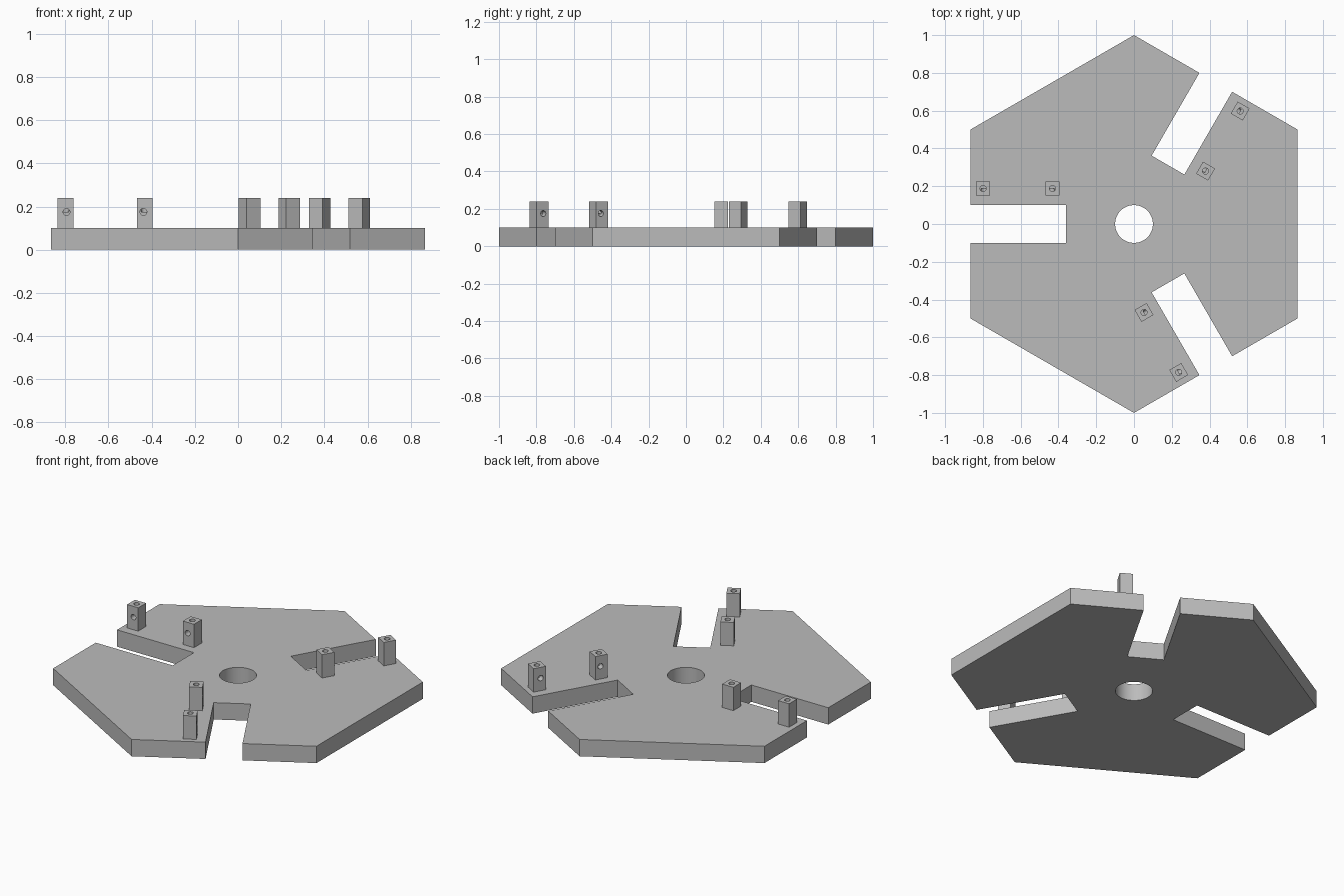
import bpy
import bmesh
from math import radians
from mathutils import Matrix, Vector

default_cube = bpy.data.objects.get("Cube")
if default_cube:
    bpy.data.objects.remove(default_cube, do_unlink=True)

PLATE_TOP = 0.1
POST_TOP = 0.239
POST_WIDTH = 0.073
POST_Y = 0.188
PIN_RADIUS = 0.016

grey = bpy.data.materials.new("plain grey")
grey.use_nodes = True
colour = (0.5, 0.5, 0.5, 1)
grey.diffuse_color = colour
grey.node_tree.nodes["Principled BSDF"].inputs["Base Color"].default_value = colour


def make_object(name, bm):
    bmesh.ops.recalc_face_normals(bm, faces=bm.faces)
    mesh = bpy.data.meshes.new(name)
    bm.to_mesh(mesh)
    bm.free()
    mesh.materials.append(grey)
    obj = bpy.data.objects.new(name, mesh)
    bpy.context.collection.objects.link(obj)
    return obj


def cylinder(name, radius, start, end, segments):
    start, end = Vector(start), Vector(end)
    axis = end - start
    bm = bmesh.new()
    turn = axis.to_track_quat("Z", "Y").to_matrix().to_4x4()
    bmesh.ops.create_cone(bm, cap_ends=True, segments=segments,
                          radius1=radius, radius2=radius, depth=axis.length,
                          matrix=Matrix.Translation((start + end) / 2) @ turn)
    return make_object(name, bm)


def drill(obj, cutter):
    """Cut a hole, apply it and discard the cutter."""
    cutter.hide_render = True
    mod = obj.modifiers.new("hole", "BOOLEAN")
    mod.operation = "DIFFERENCE"
    mod.solver = "EXACT"
    mod.object = cutter
    bpy.context.view_layer.objects.active = obj
    bpy.ops.object.modifier_apply(modifier=mod.name)
    bpy.data.objects.remove(cutter, do_unlink=True)


def smooth(obj):
    bpy.ops.object.select_all(action="DESELECT")
    obj.select_set(True)
    bpy.context.view_layer.objects.active = obj
    bpy.ops.object.shade_smooth_by_angle(angle=radians(30))


# Hexagonal plate: one slotted side, repeated three times
side = [(-0.866, 0.5), (-0.866, 0.1), (-0.36, 0.1),
        (-0.36, -0.1), (-0.866, -0.1), (-0.866, -0.5)]
bm = bmesh.new()
outline = []
for i in range(3):
    spin = Matrix.Rotation(radians(120 * i), 3, "Z")
    outline += [bm.verts.new(spin @ Vector((x, y, 0))) for x, y in side]
base = bm.faces.new(outline)
extruded = bmesh.ops.extrude_face_region(bm, geom=[base], use_keep_orig=True)
top = [v for v in extruded["geom"] if isinstance(v, bmesh.types.BMVert)]
bmesh.ops.translate(bm, verts=top, vec=(0, 0, PLATE_TOP))
plate = make_object("slotted_plate", bm)

# Round hole in the middle
drill(plate, cylinder("centre_cutter", 0.1, (0, 0, -0.1), (0, 0, 0.2), 64))
smooth(plate)


def make_post(name, x, pin_x):
    height = POST_TOP - PLATE_TOP
    bm = bmesh.new()
    bmesh.ops.create_cube(bm, size=1, matrix=Matrix.Translation(
        (x, POST_Y, PLATE_TOP + height / 2))
        @ Matrix.Diagonal((POST_WIDTH, POST_WIDTH, height, 1)))
    post = make_object(name, bm)
    # Blind hole from the top, and one facing the slot
    drill(post, cylinder("top_cutter", PIN_RADIUS, (x, POST_Y, 0.175),
                         (x, POST_Y, 0.3), 24))
    drill(post, cylinder("side_cutter", PIN_RADIUS, (pin_x, POST_Y, 0.175),
                         (pin_x, POST_Y - 0.1, 0.175), 24))
    smooth(post)
    return post


# Outer and inner post beside each slot
for label, x, pin_x in (("outer", -0.799, -0.794), ("inner", -0.432, -0.438)):
    first = make_post(label + "_post_1", x, pin_x)
    for i in (1, 2):
        copy = first.copy()
        copy.name = f"{label}_post_{i + 1}"
        copy.rotation_euler.z = radians(120 * i)
        bpy.context.collection.objects.link(copy)
